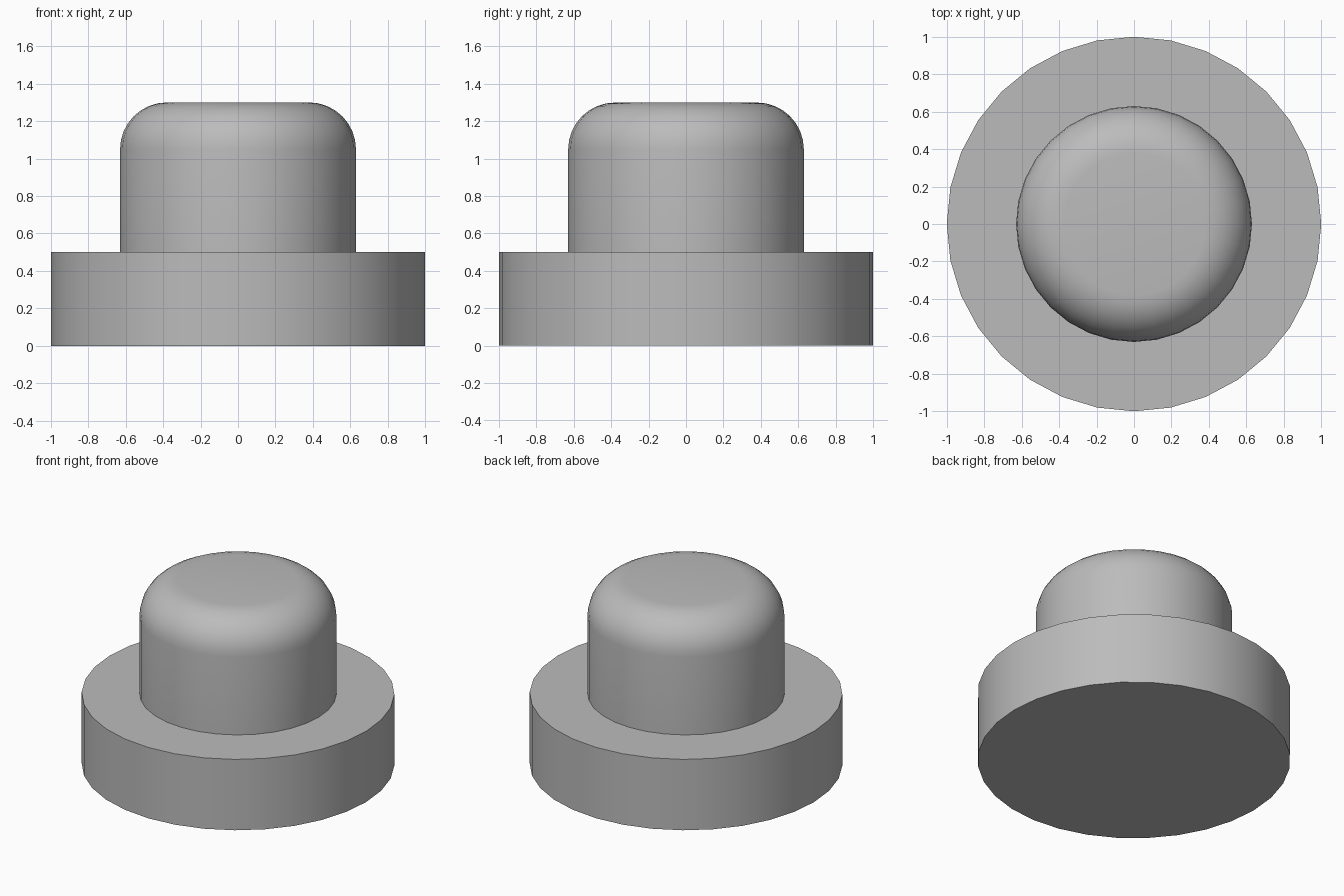
import bpy
import math

cube = bpy.data.objects.get("Cube")
if cube:
    bpy.data.objects.remove(cube, do_unlink=True)

SIDES = 32
BASE_R, BASE_H = 1.0, 0.5
KNOB_R, TOP_Z, ROUND = 0.63, 1.3, 0.25

grey = bpy.data.materials.new("plain_grey")
grey.use_nodes = True
colour = (0.5, 0.5, 0.5, 1)
grey.diffuse_color = colour
grey.node_tree.nodes["Principled BSDF"].inputs["Base Color"].default_value = colour


def cylinder(name, radius, bottom, top):
    bpy.ops.mesh.primitive_cylinder_add(
        vertices=SIDES, radius=radius, depth=top - bottom,
        location=(0, 0, (bottom + top) / 2))
    obj = bpy.context.object
    obj.name = name
    obj.data.materials.append(grey)
    return obj


def smooth(obj):
    bpy.ops.object.select_all(action="DESELECT")
    obj.select_set(True)
    bpy.context.view_layer.objects.active = obj
    bpy.ops.object.shade_smooth_by_angle(angle=math.radians(30))


# Wide round base
base = cylinder("base", BASE_R, 0, BASE_H)
smooth(base)

# Button with a rounded upper rim
button = cylinder("button", KNOB_R, BASE_H, TOP_Z)
weights = button.data.attributes.new("bevel_weight_edge", "FLOAT", "EDGE")
for edge in button.data.edges:
    on_rim = all(button.data.vertices[i].co.z > 0 for i in edge.vertices)
    weights.data[edge.index].value = 1.0 if on_rim else 0.0
bevel = button.modifiers.new("rounded_rim", "BEVEL")
bevel.limit_method = "WEIGHT"
bevel.width = ROUND
bevel.segments = 8
bpy.context.view_layer.objects.active = button
bpy.ops.object.modifier_apply(modifier=bevel.name)
smooth(button)
